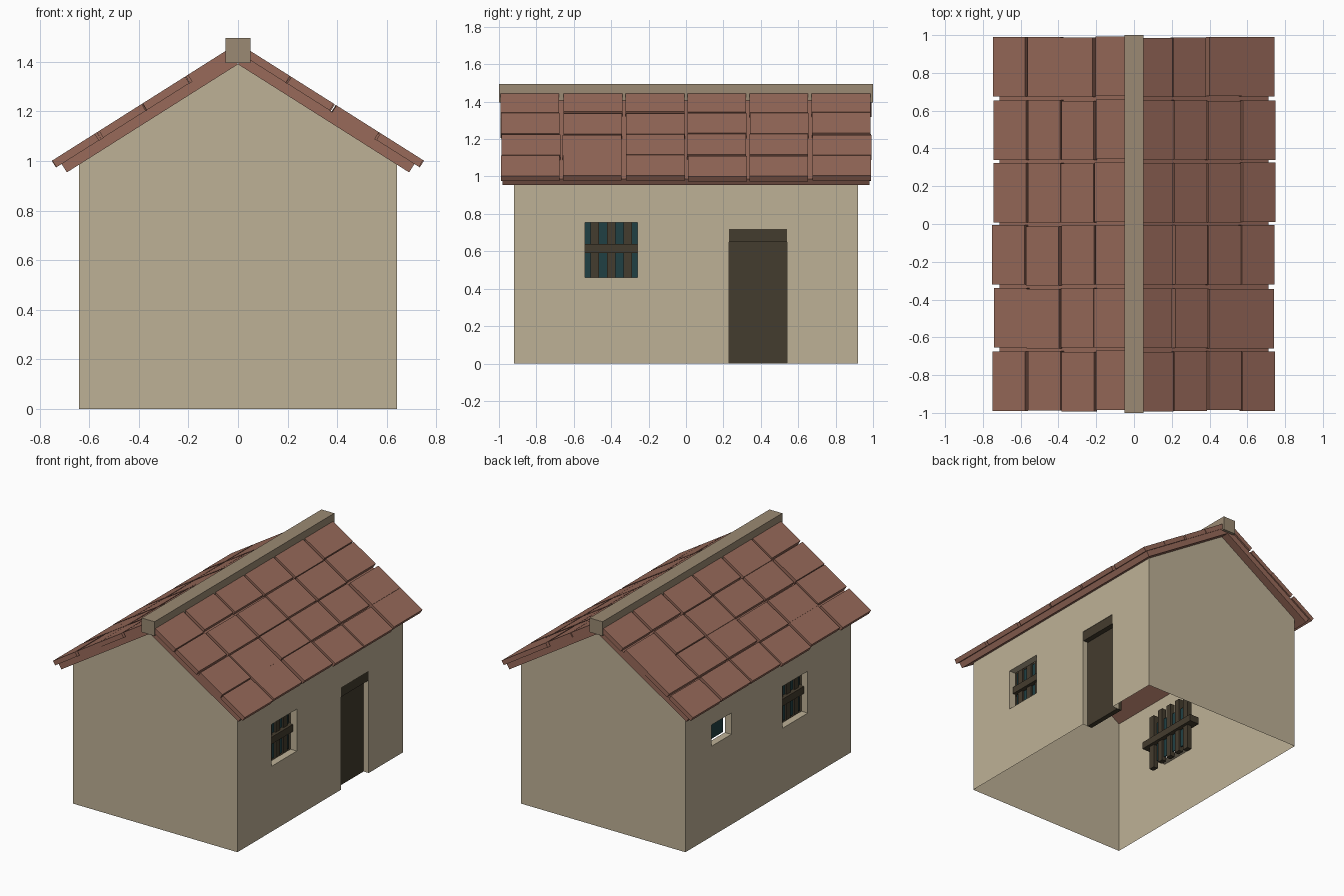
import bpy, bmesh, math, random
from mathutils import Matrix, Vector

random.seed(4)
if "Cube" in bpy.data.objects:
    bpy.data.objects.remove(bpy.data.objects["Cube"])


def material(name, r, g, b):
    lin = [((c / 255 + 0.055) / 1.055) ** 2.4 for c in (r, g, b)]
    m = bpy.data.materials.new(name)
    m.use_nodes = True
    m.diffuse_color = (*lin, 1)
    m.node_tree.nodes["Principled BSDF"].inputs["Base Color"].default_value = (*lin, 1)
    return m


plaster = material("plaster", 190, 177, 150)
clay = material("clay", 152, 106, 90)
stone = material("ridge stone", 155, 138, 115)
wood = material("dark wood", 68, 60, 46)
glass = material("teal glass", 32, 64, 68)


def finish(name, bm, mat):
    me = bpy.data.meshes.new(name)
    bm.to_mesh(me)
    bm.free()
    me.materials.append(mat)
    ob = bpy.data.objects.new(name, me)
    bpy.context.collection.objects.link(ob)
    return ob


def add_box(bm, lo, hi, frame=Matrix()):
    lo, hi = Vector(lo), Vector(hi)
    place = Matrix.Translation((lo + hi) / 2) @ Matrix.Diagonal((hi - lo).to_4d())
    bmesh.ops.create_cube(bm, size=1, matrix=frame @ place)


HALF_W, HALF_L, APEX = 0.64, 0.92, 1.39
PITCH = math.atan(0.632)
EAVE = APEX - HALF_W * math.tan(PITCH)
REVEAL = 0.05

# Openings: y0, y1, z0, z1 for each long wall
right_window = (-0.54, -0.26, 0.46, 0.755)
door_hole = (0.23, 0.54, 0, 0.72)
left_window = (-0.44, -0.16, 0.46, 0.755)
small_window = (0.41, 0.63, 0.635, 0.785)
openings = {1: [right_window, door_hole], -1: [left_window, small_window]}

# Walls: thin shell, long walls cut into cells around the openings
bm = bmesh.new()


def face(points):
    bm.faces.new([bm.verts.new(p) for p in points])


for side, holes in openings.items():
    x, inner = side * HALF_W, side * (HALF_W - REVEAL)
    ys = sorted({-HALF_L, HALF_L} | {v for h in holes for v in h[:2]})
    zs = sorted({0, EAVE} | {v for h in holes for v in h[2:]})
    for a, b in zip(ys, ys[1:]):
        for c, d in zip(zs, zs[1:]):
            y, z = (a + b) / 2, (c + d) / 2
            if not any(h[0] < y < h[1] and h[2] < z < h[3] for h in holes):
                quad = [(x, a, c), (x, b, c), (x, b, d), (x, a, d)]
                face(quad[::side])
    for a, b, c, d in holes:
        ring = [(a, c), (a, d), (b, d), (b, c)]
        for p, q in zip(ring, ring[1:] + ring[:1]):
            if p[1] == q[1] == 0:
                continue
            quad = [(x, *p), (x, *q), (inner, *q), (inner, *p)]
            face(quad[::side])
for end in (-1, 1):
    y = end * HALF_L
    gable = [(-HALF_W, y, 0), (HALF_W, y, 0), (HALF_W, y, EAVE),
             (0, y, APEX), (-HALF_W, y, EAVE)]
    face(gable[::-end])
bmesh.ops.remove_doubles(bm, verts=bm.verts, dist=0.0005)
finish("walls", bm, plaster)


# Barred windows: vertical bars and one crossbar standing behind the opening
def wall_box(bm, side, depth0, depth1, y0, y1, z0, z1):
    xs = sorted((side * (HALF_W - depth0), side * (HALF_W - depth1)))
    add_box(bm, (xs[0], y0, z0), (xs[1], y1, z1))


for name, side, hole in (("right", 1, right_window), ("left", -1, left_window)):
    mid = (hole[0] + hole[1]) / 2
    bm = bmesh.new()
    for i in range(-2, 3):
        y = mid + i * 0.088
        drop = random.uniform(-0.015, 0.015)
        wall_box(bm, side, 0.05, 0.085, y - 0.022, y + 0.022, 0.42 + drop, 0.82 + drop)
    wall_box(bm, side, 0.03, 0.105, mid - 0.25, mid + 0.25, 0.59, 0.64)
    finish(name + "_window_bars", bm, wood)

for name, side, hole in (("right_window", 1, right_window),
                         ("left_window", -1, left_window),
                         ("small_window", -1, small_window)):
    bm = bmesh.new()
    wall_box(bm, side, 0.064, 0.07, *hole)
    finish(name + "_glass", bm, glass)

# Door leaf with a lintel nearly flush with the wall
bm = bmesh.new()
wall_box(bm, 1, 0.04, 0.075, *door_hole)
finish("door", bm, wood)
bm = bmesh.new()
wall_box(bm, 1, 0.003, 0.08, 0.23, 0.54, 0.65, 0.72)
finish("door_lintel", bm, wood)

# Roof: sloped board and rows of slightly uneven tiles on each side
ROWS, COLUMNS, STEP, SPAN = 4, 6, 0.213, 0.3325
for name, turn in (("right", 0), ("left", math.pi)):
    frame = (Matrix.Translation((0, 0, APEX)) @ Matrix.Rotation(turn, 4, "Z")
             @ Matrix.Rotation(PITCH, 4, "Y"))
    bm = bmesh.new()
    add_box(bm, (0, -0.98, 0), (0.816, 0.98, 0.04), frame)
    finish(name + "_roof_board", bm, clay)
    bm = bmesh.new()
    for row in range(ROWS):
        for col in range(COLUMNS):
            end = 0.838 - row * STEP + random.uniform(-0.008, 0.006)
            y = (col - (COLUMNS - 1) / 2) * SPAN + random.uniform(-0.004, 0.004)
            add_box(bm, (end - 0.203, y - 0.157, 0.04), (end, y + 0.157, 0.072), frame)
    finish(name + "_roof_tiles", bm, clay)

# Ridge beam
bm = bmesh.new()
add_box(bm, (-0.05, -1, 1.395), (0.05, 1, 1.495))
finish("ridge_beam", bm, stone)
